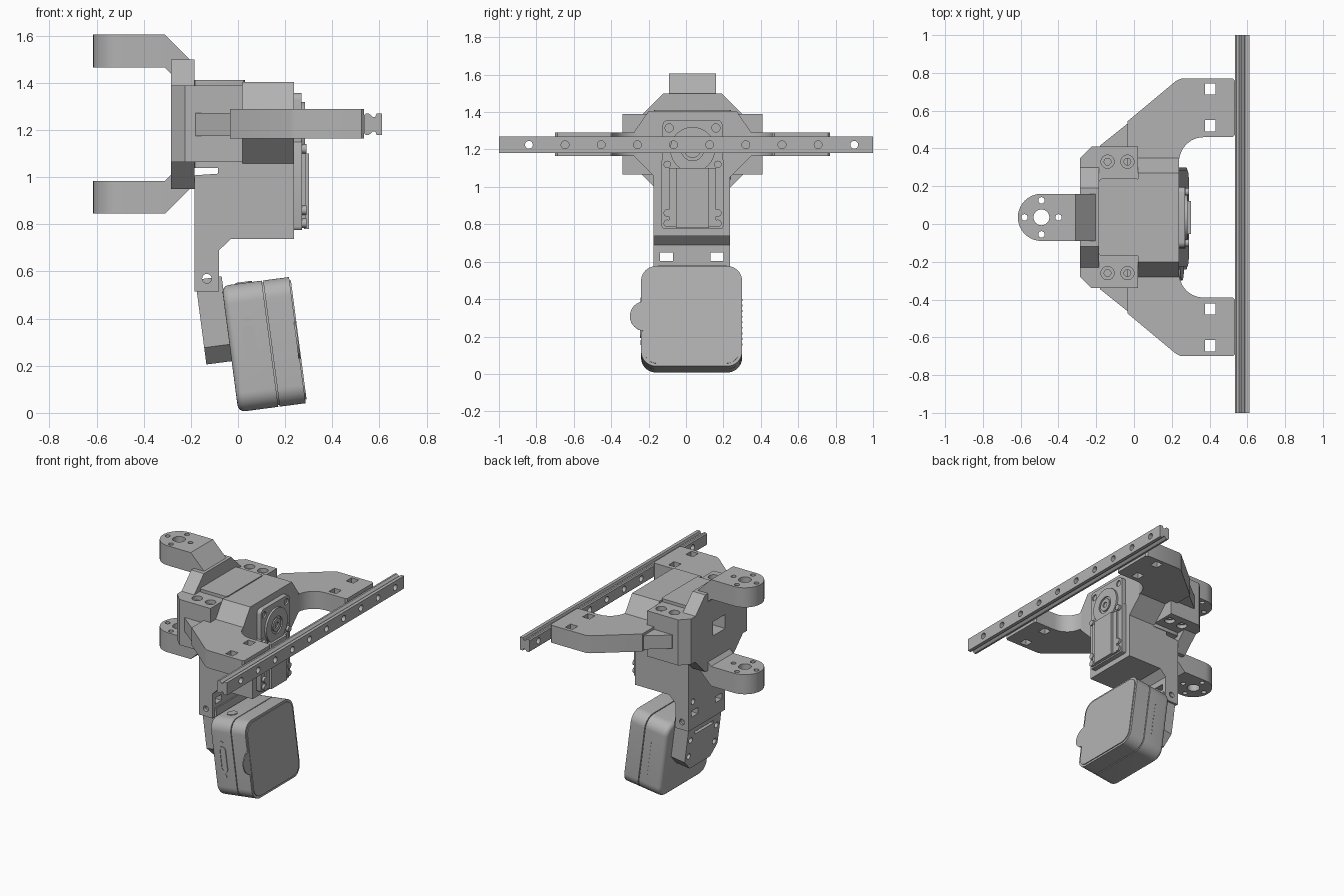
import bpy, bmesh, math
from mathutils import Matrix, Vector

if "Cube" in bpy.data.objects:
    bpy.data.objects.remove(bpy.data.objects["Cube"])

MID = 0.035      # y of the mirror plane
AXIS = 1.225     # height of the rail and servo axis

grey = bpy.data.materials.new("light grey plastic")
grey.use_nodes = True
grey.diffuse_color = (0.45, 0.45, 0.45, 1)
grey.node_tree.nodes["Principled BSDF"].inputs["Base Color"].default_value = grey.diffuse_color


def prism(bm, pts, axis, lo, hi):
    """Extrude a 2D outline along an axis: x takes (y, z), y takes (x, z), z takes (x, y)."""
    i = "xyz".index(axis)

    def put(p, d):
        c = list(p)
        c.insert(i, d)
        return bm.verts.new(c)
    a, b = [put(p, lo) for p in pts], [put(p, hi) for p in pts]
    faces = [bm.faces.new(a), bm.faces.new(b)]
    for k in range(len(a)):
        n = (k + 1) % len(a)
        faces.append(bm.faces.new((a[k], a[n], b[n], b[k])))
    bmesh.ops.recalc_face_normals(bm, faces=faces)


def rect(a0, a1, b0, b1):
    return [(a0, b0), (a1, b0), (a1, b1), (a0, b1)]


def disc(a, b, r, n=24):
    return [(a + r * math.cos(t * math.tau / n), b + r * math.sin(t * math.tau / n)) for t in range(n)]


def round_rect(a0, a1, b0, b1, r, n=6):
    corners = [(a1 - r, b1 - r), (a0 + r, b1 - r), (a0 + r, b0 + r), (a1 - r, b0 + r)]
    return [(a + r * math.cos((q + k / n) * math.pi / 2), b + r * math.sin((q + k / n) * math.pi / 2))
            for q, (a, b) in enumerate(corners) for k in range(n + 1)]


def make(name, solids, cuts=(), matrix=None, rim=0):
    """Build one part from prisms; cutters are subtracted and then removed."""
    def obj(nm, items):
        bm = bmesh.new()
        for s in items:
            prism(bm, *s)
        if rim and nm == name:
            low = min(v.co.x for v in bm.verts)
            edges = [e for e in bm.edges if all(v.co.x < low + 1e-5 for v in e.verts)]
            bmesh.ops.bevel(bm, geom=edges, offset=rim, segments=4, profile=0.5, affect='EDGES')
        me = bpy.data.meshes.new(nm)
        bm.to_mesh(me)
        bm.free()
        o = bpy.data.objects.new(nm, me)
        bpy.context.collection.objects.link(o)
        return o
    o = obj(name, solids)
    if cuts:
        cutter = obj(name + "_cutter", cuts)
        cutter.hide_render = True
        mod = o.modifiers.new("holes", 'BOOLEAN')
        mod.object, mod.operation, mod.solver = cutter, 'DIFFERENCE', 'EXACT'
        mod.use_self = True
        bpy.context.view_layer.update()
        o.data = bpy.data.meshes.new_from_object(o.evaluated_get(bpy.context.evaluated_depsgraph_get()))
        o.modifiers.clear()
        bpy.data.objects.remove(cutter)
    if matrix:
        o.data.transform(matrix)
    o.data.materials.clear()
    o.data.materials.append(grey)
    bpy.ops.object.select_all(action='DESELECT')
    o.select_set(True)
    bpy.context.view_layer.objects.active = o
    bpy.ops.object.shade_smooth_by_angle(angle=math.radians(30))
    return o


def sym(half, up=False):
    """Mirror (distance, z) points across the middle plane into a closed (y, z) outline."""
    return [(MID + t, z) for t, z in half] + [(MID - t, z) for t, z in reversed(half)]


# Linear rail with a waisted section and a row of bolt holes
side = [(0.535, 0.038), (0.542, 0.045), (0.555, 0.045), (0.562, 0.04), (0.572, 0.03), (0.582, 0.03),
        (0.588, 0.045), (0.612, 0.045)]
profile = [(x, AXIS + h) for x, h in side] + [(x, AXIS - h) for x, h in reversed(side)]
make("slide_rail", [(profile, 'y', -1, 1)],
     [(disc(-0.84 + 0.1933 * k, AXIS, 0.021), 'x', 0.5, 0.65) for k in range(10)])

# Wings that carry the rail
for s, tag in ((1, "left"), (-1, "right")):
    def flip(pts):
        return [(x, MID + s * t) for x, t in pts]
    bend = [(0.37 - 0.13 * math.sin(a), 0.3 + 0.125 * math.cos(a)) for a in
            [k * math.pi / 12 for k in range(6)]]
    wing = flip([(0.523, 0.735), (0.25, 0.735), (0.222, 0.722), (-0.035, 0.508), (-0.035, 0.1), (0.235, 0.1),
                 (0.235, 0.29)] + bend[::-1] + [(0.523, 0.425), (0.535, 0.437), (0.535, 0.723)])
    tongue = flip([(-0.03, 0.5), (-0.18, 0.38), (-0.18, 0.1), (-0.03, 0.1)])
    slots = [(rect(0.375, 0.432, MID + s * t - 0.03, MID + s * t + 0.03), 'z', 1, 1.4) for t in (0.485, 0.68)]
    make(tag + "_wing", [(wing, 'z', 1.165, 1.29)], slots)
    make(tag + "_wing_tongue", [(tongue, 'z', 1.175, 1.272)])
    # Bolted ears beside the upper servo
    ear = flip([(-0.285, 0.15), (-0.285, 0.315), (-0.225, 0.375), (0.02, 0.375), (0.02, 0.15)])
    bolts = []
    for x in (-0.14, -0.035):
        y = MID + s * 0.295
        bolts += [(disc(x, y, 0.035), 'z', 1.36, 1.5), (disc(x, y, 0.035), 'z', 1.0, 1.09),
                  (disc(x, y, 0.018), 'z', 1.08, 1.37)]
    make(tag + "_ear", [(ear, 'z', 1.065, 1.39)], bolts)

# Back plate with chamfered corners and a window
plate = sym([(0.155, 0.95), (0.27, 1.065), (0.27, 1.385), (0.155, 1.5)])
make("back_plate", [(plate, 'x', -0.285, -0.185)],
     [(rect(MID - 0.07, MID + 0.07, AXIS - 0.05, AXIS + 0.05), 'x', -0.4, -0.1)])

# Upper and lower rear arms with rounded, drilled ends
for s, tag in ((1, "upper"), (-1, "lower")):
    cx, r = -0.49, 0.125
    end = [(cx - r * math.sin(a), MID + r * math.cos(a)) for a in [k * math.pi / 20 for k in range(21)]]
    pad = end + [(-0.31, MID - r), (-0.31, MID + r)]
    holes = [(disc(cx, MID, 0.042), 'z', 0.7, 1.8)]
    holes += [(disc(cx + 0.09 * dx, MID + 0.09 * dy, 0.017, 16), 'z', 0.7, 1.8)
              for dx, dy in ((1, 0), (-1, 0), (0, 1), (0, -1))]
    lo, hi = sorted((AXIS + s * 0.24, AXIS + s * 0.38))
    make(tag + "_arm_pad", [(pad, 'z', lo, hi)], holes)
    neck = [(x, AXIS + s * h) for x, h in
            [(-0.31, 0.24), (-0.31, 0.38), (-0.185, 0.255), (-0.185, 0.165), (-0.285, 0.165), (-0.285, 0.215)]]
    make(tag + "_arm_neck", [(neck, 'y', MID - r, MID + r)])

# Upper servo housing and its faceted hood
make("upper_servo_case", [(round_rect(-0.185, 0.03, MID - 0.205, MID + 0.205, 0.015, 3), 'z', 1.04, 1.412)],
     [(rect(MID - 0.07, MID + 0.07, AXIS - 0.05, AXIS + 0.05), 'x', -0.4, -0.1)])
hood = sym([(0.2, 1.05), (0.315, 1.165), (0.315, 1.29), (0.235, 1.405)])
make("servo_hood", [(hood, 'x', 0.02, 0.237)])

# Lower servo housing running down into the hinge leg
leg = [(-0.185, 0.515), (-0.08, 0.515), (-0.08, 0.69), (-0.032, 0.737), (0.237, 0.737), (0.237, 1.06),
       (-0.085, 1.06), (-0.085, 1.015), (-0.185, 1.008)]
cuts = [(rect(MID + t - 0.035, MID + t + 0.035, 0.605, 0.648), 'x', -0.3, 0) for t in (-0.14, 0.13)]
cuts.append((disc(-0.132, 0.57, 0.02), 'y', -0.5, 0.5))
cuts += [(disc(MID + t, 0.71, 0.02), 'x', -0.3, -0.13) for t in (-0.15, 0.15)]
make("lower_servo_case", [(leg, 'y', MID - 0.208, MID + 0.2)], cuts)

# Servo front plates, horn and screws
make("upper_servo_plate", [(round_rect(MID - 0.16, MID + 0.16, 1.08, 1.358, 0.03), 'x', 0.23, 0.27)],
     [(disc(MID + t, 1.315, 0.022), 'x', 0.26, 0.3) for t in (-0.125, 0.125)])
make("servo_horn", [(disc(MID, 1.2, 0.12, 40), 'x', 0.265, 0.284)],
     [(disc(MID, 1.2, 0.06, 32), 'x', 0.275, 0.3)])
make("horn_hub", [(disc(MID, 1.2, 0.045, 32), 'x', 0.265, 0.284)], [(disc(MID, 1.2, 0.02), 'x', 0.25, 0.3)])
make("lower_servo_cover", [(round_rect(MID - 0.165, MID + 0.165, 0.775, 1.155, 0.015, 3), 'x', 0.23, 0.272)],
     [(disc(MID, 1.2, 0.13, 40), 'x', 0.2, 0.3)])
make("lower_servo_step", [(rect(MID - 0.125, MID + 0.125, 0.785, 1.1), 'x', 0.26, 0.286)])
make("lower_servo_panel", [(rect(MID - 0.088, MID + 0.088, 0.78, 1.1), 'x', 0.28, 0.302)])
make("servo_screws", [(disc(MID + t, z, 0.02, 16), 'x', 0.25, 0.29)
                      for t in (-0.135, 0.135) for z in (0.805, 0.86, 1.12)])

# Tilted camera and its hinge mount, built upright about the camera centre
tilt = Matrix.Translation(Vector((0.11, 0.03, 0.29))) @ Matrix.Rotation(-0.131, 4, 'Y')
shell = round_rect(-0.27, 0.27, -0.27, 0.27, 0.08, 10)
port = round_rect(-0.085, -0.03, -0.09, 0.09, 0.025)
make("camera_back", [(shell, 'x', -0.145, 0.026)], matrix=tilt, rim=0.03)
make("camera_core", [(round_rect(-0.262, 0.262, -0.262, 0.262, 0.075, 10), 'x', -0.1, 0.1)], matrix=tilt)
make("camera_front", [(shell, 'x', 0.032, 0.143)], matrix=tilt)
make("camera_glass", [(round_rect(-0.255, 0.255, -0.255, 0.255, 0.07, 10), 'x', 0.14, 0.149)], matrix=tilt)
make("camera_tab", [(disc(-0.25, 0.0, 0.08, 32), 'x', 0.138, 0.146)], matrix=tilt)
make("port_frame", [(port, 'y', -0.275, -0.265)],
     [(round_rect(-0.074, -0.041, -0.075, 0.075, 0.016), 'y', -0.28, -0.271)], matrix=tilt)
make("port_screws", [(disc(-0.057, z, 0.013, 16), 'y', -0.274, -0.265) for z in (-0.115, 0.115)], matrix=tilt)
make("camera_button", [(disc(-0.05, -0.13, 0.035), 'z', 0.265, 0.275)], matrix=tilt)
make("speaker_dots", [(disc(-0.03, -0.13 + 0.03 * k, 0.005, 8), 'y', 0.265, 0.273) for k in range(9)], matrix=tilt)
mount = [(-0.18, 0.31), (-0.18, 0.02), (-0.11, -0.052), (0.12, -0.052), (0.19, 0.02), (0.19, 0.31)]
make("camera_mount", [(mount, 'x', -0.253, -0.14)],
     [(disc(y, z, 0.02), 'x', -0.3, -0.2) for y, z in ((-0.14, 0.05), (0.15, 0.05), (-0.14, 0.17), (0.15, 0.17))]
     + [(rect(-0.1, 0.11, 0.2, 0.22), 'x', -0.3, -0.2)], matrix=tilt)
